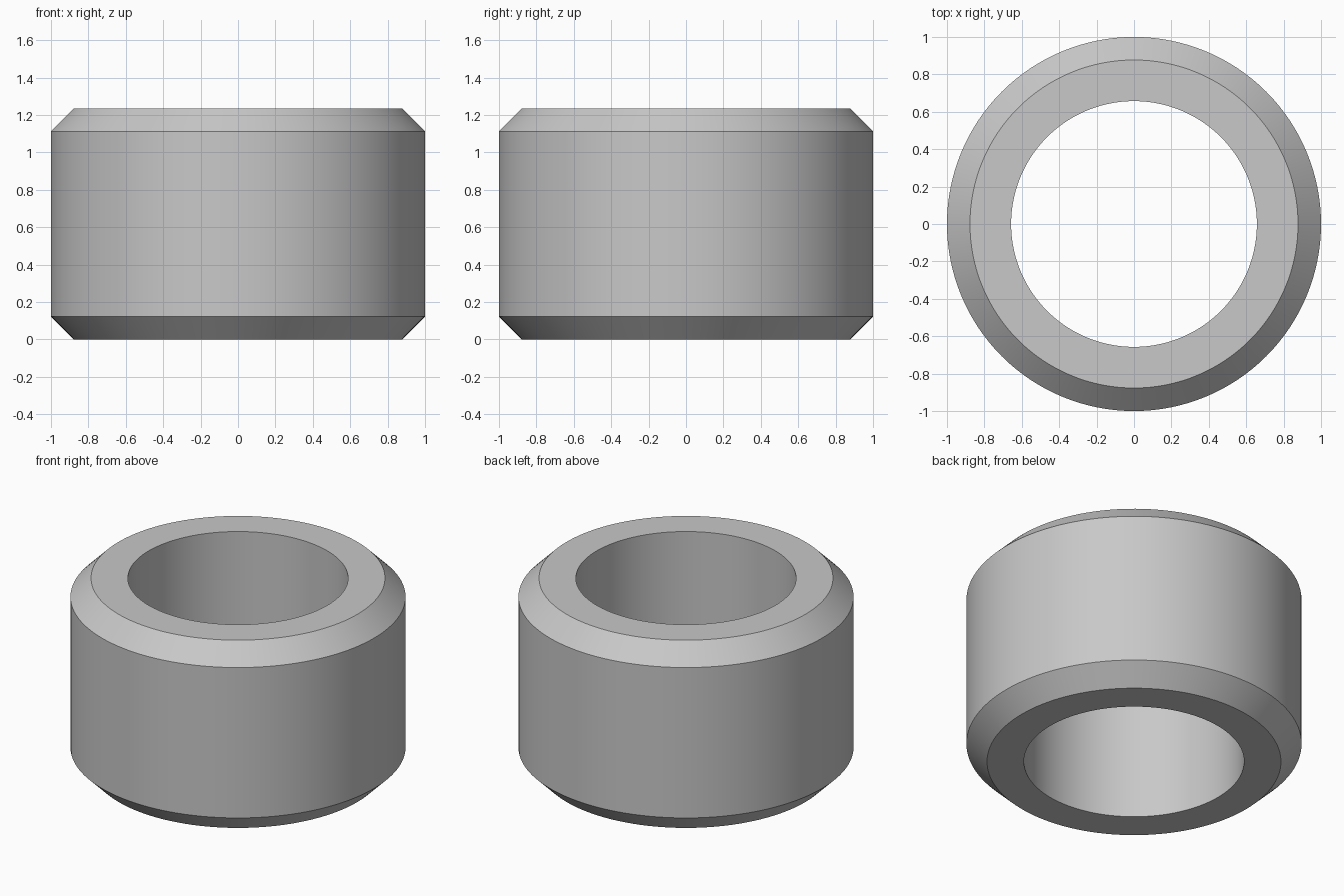
import bpy, bmesh, math

cube = bpy.data.objects.get("Cube")
if cube:
    bpy.data.objects.remove(cube, do_unlink=True)

SEGMENTS = 128
OUTER, BORE, HEIGHT, CHAMFER = 1.0, 0.657, 1.236, 0.123

# Plain grey material
grey = bpy.data.materials.new("plain grey")
grey.use_nodes = True
colour = (0.58, 0.58, 0.58, 1)
grey.diffuse_color = colour
grey.node_tree.nodes["Principled BSDF"].inputs["Base Color"].default_value = colour

# Chamfered ring: closed wall section swept around z
section = [
    (BORE, 0), (OUTER - CHAMFER, 0), (OUTER, CHAMFER),
    (OUTER, HEIGHT - CHAMFER), (OUTER - CHAMFER, HEIGHT), (BORE, HEIGHT),
]
bm = bmesh.new()
rings = []
for i in range(SEGMENTS):
    a = math.tau * i / SEGMENTS
    rings.append([bm.verts.new((r * math.cos(a), r * math.sin(a), z)) for r, z in section])
for i, ring in enumerate(rings):
    following = rings[(i + 1) % SEGMENTS]
    for j in range(len(section)):
        k = (j + 1) % len(section)
        bm.faces.new((ring[j], following[j], following[k], ring[k]))
bmesh.ops.recalc_face_normals(bm, faces=bm.faces)

mesh = bpy.data.meshes.new("bushing_ring")
bm.to_mesh(mesh)
bm.free()
mesh.materials.append(grey)
ring_object = bpy.data.objects.new("bushing_ring", mesh)
bpy.context.collection.objects.link(ring_object)

# Smooth round walls, sharp rims
bpy.ops.object.select_all(action="DESELECT")
ring_object.select_set(True)
bpy.context.view_layer.objects.active = ring_object
bpy.ops.object.shade_smooth_by_angle(angle=math.radians(30))
